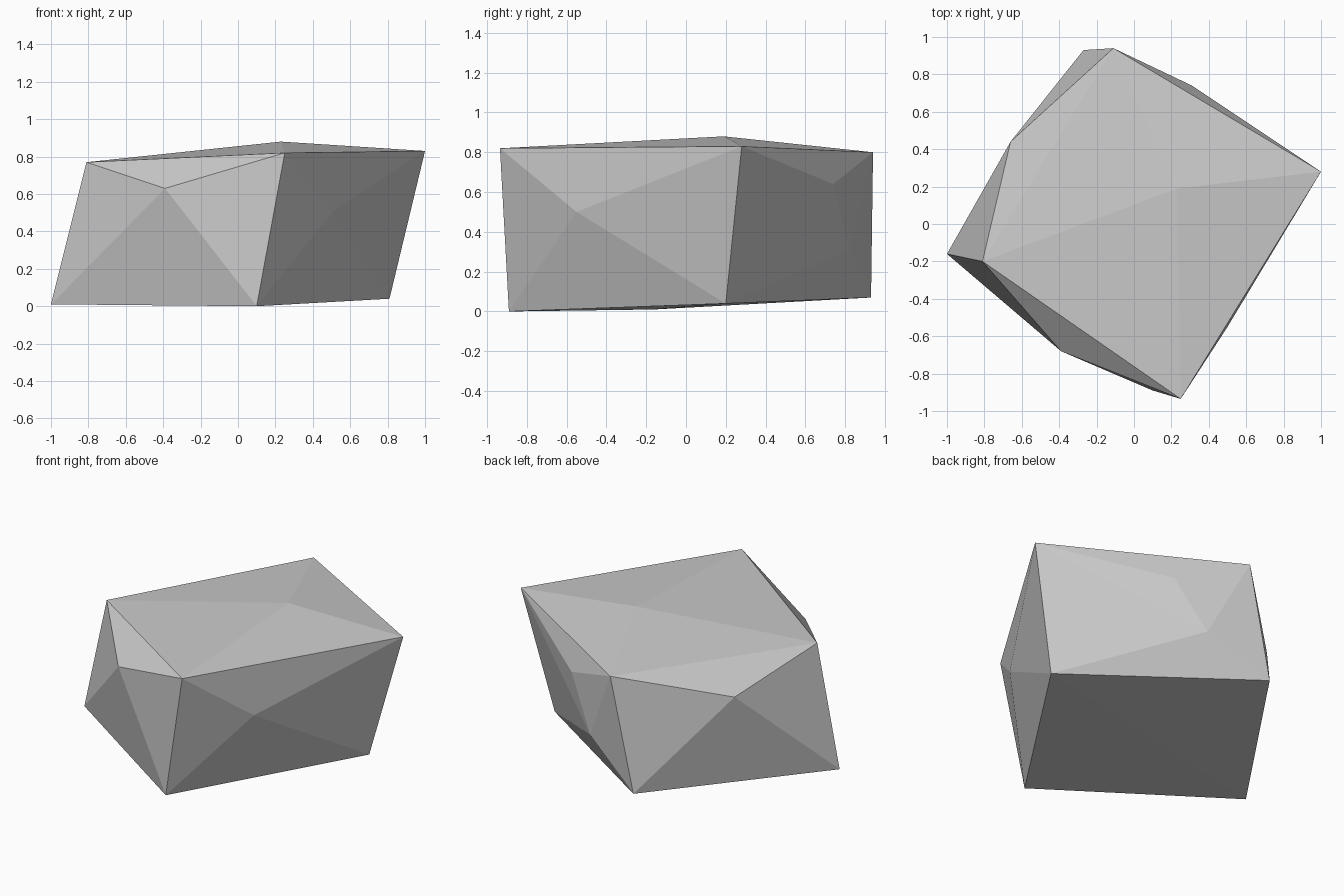
import bpy
import bmesh

default_cube = bpy.data.objects.get("Cube")
if default_cube:
    bpy.data.objects.remove(default_cube, do_unlink=True)


def make_material(name, color):
    material = bpy.data.materials.new(name)
    material.use_nodes = True
    material.diffuse_color = color
    shader = next(n for n in material.node_tree.nodes if n.type == "BSDF_PRINCIPLED")
    shader.inputs["Base Color"].default_value = color
    return material


def make_boulder(name, points, material):
    """Wrap a faceted skin around the given points."""
    bm = bmesh.new()
    for point in points:
        bm.verts.new(point)
    result = bmesh.ops.convex_hull(bm, input=bm.verts[:])
    unused = [g for g in result["geom_interior"] if isinstance(g, bmesh.types.BMVert)]
    bmesh.ops.delete(bm, geom=unused, context="VERTS")
    bmesh.ops.recalc_face_normals(bm, faces=bm.faces[:])
    mesh = bpy.data.meshes.new(name)
    bm.to_mesh(mesh)
    bm.free()
    mesh.materials.append(material)
    boulder = bpy.data.objects.new(name, mesh)
    bpy.context.collection.objects.link(boulder)
    return boulder


# Corners of the slanted block, running front, left, back, right
top_corners = [(0.25, -0.935, 0.82), (1.0, 0.28, 0.83),
               (-0.11, 0.94, 0.8), (-0.81, -0.2, 0.77)]
base_corners = [(0.1, -0.89, 0), (0.81, 0.2, 0.04),
                (-0.27, 0.93, 0.07), (-1.0, -0.16, 0.01)]

# Bulging points on the crown and the four sides
crown = [(0.23, 0.19, 0.88)]
front_bulges = [(-0.39, -0.68, 0.63), (0.5, -0.55, 0.5)]
back_bulges = [(0.31, 0.74, 0.64), (0.12, 0.82, 0.31), (-0.66, 0.44, 0.62)]

stone_grey = make_material("stone grey", (0.6, 0.6, 0.6, 1))
make_boulder("boulder",
             top_corners + base_corners + crown + front_bulges + back_bulges,
             stone_grey)
